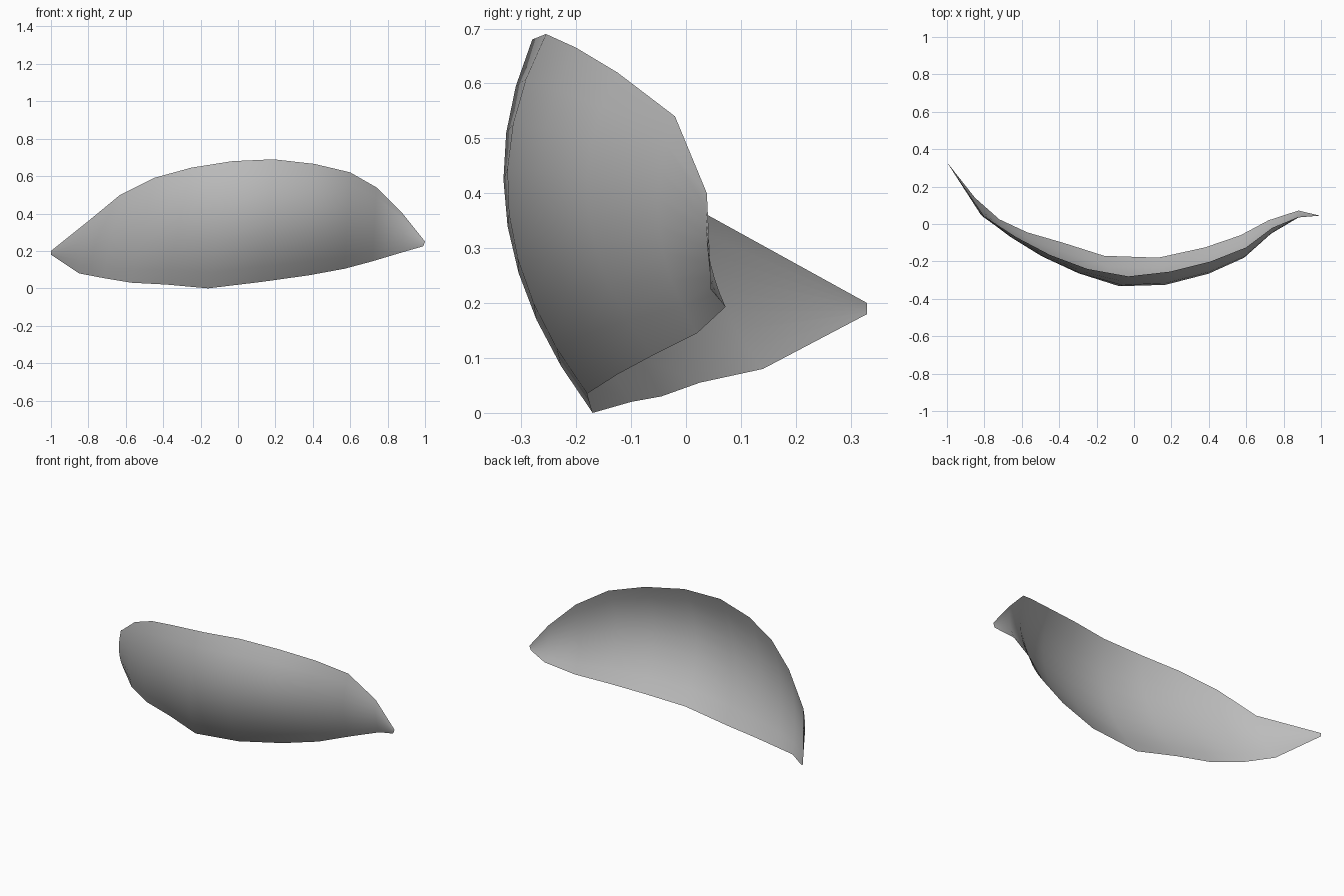
import bpy
import bmesh
from mathutils import Vector

cube = bpy.data.objects.get("Cube")
if cube:
    bpy.data.objects.remove(cube, do_unlink=True)


def make_material(name, colour):
    material = bpy.data.materials.new(name)
    material.use_nodes = True
    material.diffuse_color = colour
    shader = next(n for n in material.node_tree.nodes if n.type == "BSDF_PRINCIPLED")
    shader.inputs["Base Color"].default_value = colour
    return material


# Lower and upper rims of the petal, from its right tip to its left tip
lower_rim = [
    (-1, .33, .18), (-.85, .14, .08), (-.72, .025, .055), (-.57, -.045, .03),
    (-.38, -.1, .02), (-.16, -.17, 0), (.13, -.18, .035), (.38, -.125, .07),
    (.57, -.06, .105), (.72, .02, .145), (.88, .072, .193), (.99, .045, .225),
]
upper_rim = [
    (-1, .33, .2), (-.8, .04, .36), (-.63, -.07, .5), (-.45, -.165, .59),
    (-.25, -.24, .645), (-.03, -.28, .68), (.19, -.255, .69), (.41, -.2, .665),
    (.6, -.125, .62), (.74, -.02, .54), (.88, .038, .4), (1, .045, .25),
]
# Forward bulge of each rib between the rims
bulges = [0, .03, .035, .055, .08, .1, .105, .1, .085, .05, .015, 0]


def build_petal(name, material, segments):
    """Loft one thin sheet across bowed ribs."""
    bm = bmesh.new()
    ribs = []
    for low, high, bulge in zip(lower_rim, upper_rim, bulges):
        rib = []
        for step in range(segments + 1):
            t = step / segments
            point = Vector(low).lerp(Vector(high), t)
            point.y -= bulge * 4 * t * (1 - t)
            rib.append(bm.verts.new(point))
        ribs.append(rib)
    for left, right in zip(ribs, ribs[1:]):
        for step in range(segments):
            face = bm.faces.new((left[step], right[step], right[step + 1], left[step + 1]))
            face.smooth = True
    mesh = bpy.data.meshes.new(name)
    bm.to_mesh(mesh)
    bm.free()
    mesh.materials.append(material)
    petal = bpy.data.objects.new(name, mesh)
    bpy.context.collection.objects.link(petal)
    return petal


grey = make_material("soft grey", (.5, .5, .5, 1))
build_petal("curved_petal", grey, segments=8)
